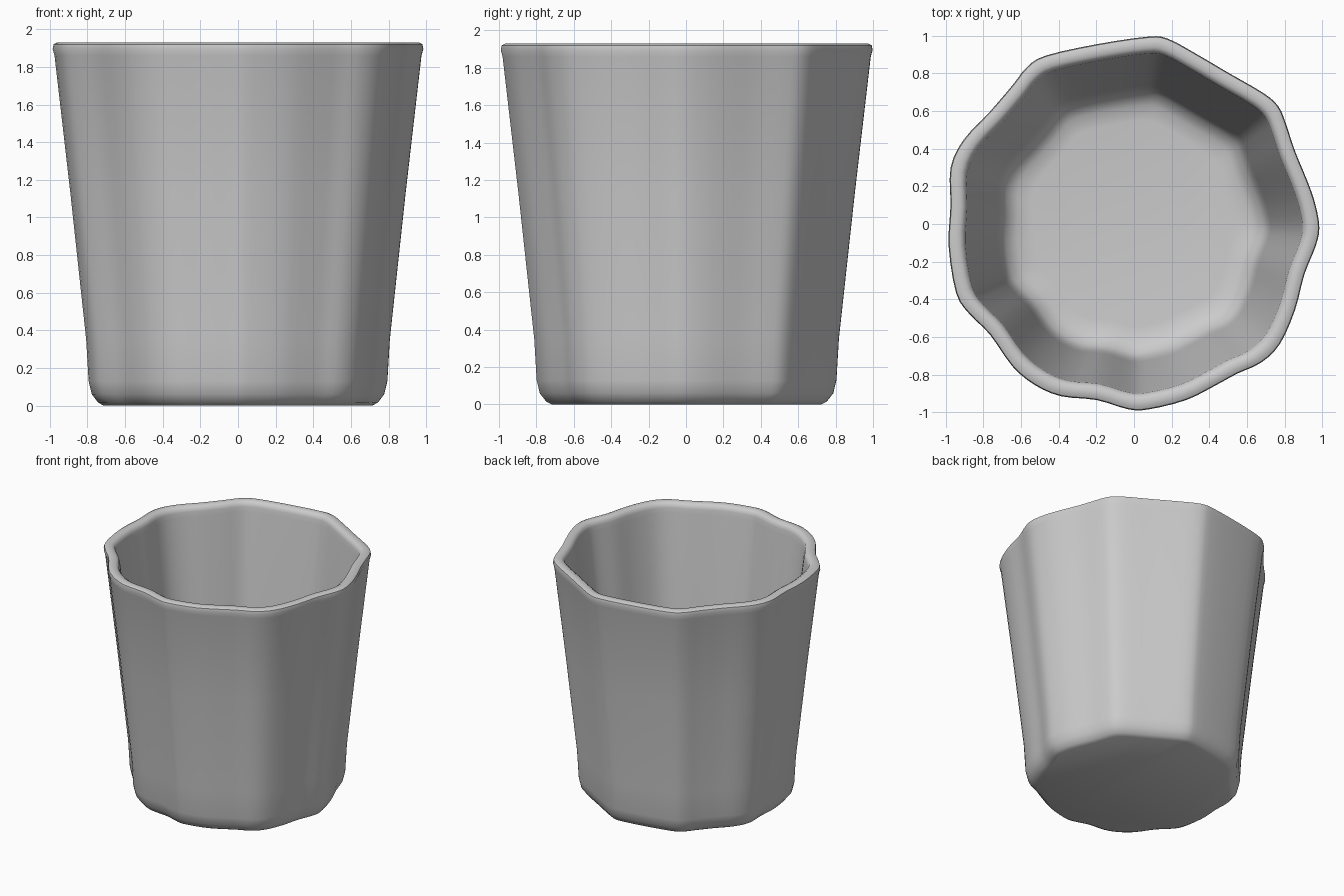
import bpy
import bmesh
import math
from mathutils import Vector

default_cube = bpy.data.objects.get("Cube")
if default_cube:
    bpy.data.objects.remove(default_cube, do_unlink=True)

# Wavy rim outline, anticlockwise, in hundredths of a unit
OUTLINE = [
    (99, -2), (97, 10), (93, 22), (86, 39), (81, 54), (77, 63), (69, 70),
    (50, 81), (33, 91), (18, 99), (7, 100), (-20, 96), (-47, 90), (-57, 84),
    (-65, 74), (-77, 60), (-91, 45), (-98, 30), (-98, 10), (-99, -12),
    (-95, -37), (-88, -48), (-77, -59), (-65, -76), (-53, -86), (-39, -92),
    (-20, -94), (-3, -99), (8, -99), (28, -94), (44, -86), (55, -80),
    (68, -74), (78, -64), (86, -46), (91, -27), (97, -12),
]

# Wall section as (outline scale, height): base, outside, lip, inside, floor
SECTION = [
    (0.72, 0.0), (0.75, 0.015), (0.785, 0.06), (0.802, 0.13), (0.815, 0.35),
    (0.9, 1.13), (0.985, 1.86), (0.995, 1.895), (0.99, 1.92), (0.97, 1.93),
    (0.935, 1.93), (0.912, 1.915), (0.905, 1.89), (0.9, 1.85),
    (0.815, 1.13), (0.735, 0.38), (0.72, 0.22), (0.69, 0.15),
    (0.63, 0.11), (0.55, 0.1),
]


def smooth_loop(points, steps):
    """Closed Catmull-Rom curve through the points."""
    points = [Vector(p) / 100 for p in points]
    count = len(points)
    result = []
    for i in range(count):
        a, b, c, d = (points[(i + k) % count] for k in (-1, 0, 1, 2))
        for step in range(steps):
            t = step / steps
            result.append(0.5 * (2 * b + (c - a) * t
                                 + (2 * a - 5 * b + 4 * c - d) * t ** 2
                                 + (3 * b - a - 3 * c + d) * t ** 3))
    return result


def make_material(name, color):
    material = bpy.data.materials.new(name)
    material.use_nodes = True
    material.diffuse_color = color
    shader = next(n for n in material.node_tree.nodes if n.type == "BSDF_PRINCIPLED")
    shader.inputs["Base Color"].default_value = color
    return material


def loft_cup(name, outline, section, material):
    """Skin scaled copies of the outline and cap both ends."""
    bm = bmesh.new()
    rings = [[bm.verts.new((p.x * scale, p.y * scale, height)) for p in outline]
             for scale, height in section]
    count = len(outline)
    for lower, upper in zip(rings, rings[1:]):
        for i in range(count):
            j = (i + 1) % count
            bm.faces.new((lower[i], lower[j], upper[j], upper[i]))
    bm.faces.new(list(reversed(rings[0])))
    bm.faces.new(rings[-1])
    mesh = bpy.data.meshes.new(name)
    bm.to_mesh(mesh)
    bm.free()
    mesh.materials.append(material)
    cup = bpy.data.objects.new(name, mesh)
    bpy.context.collection.objects.link(cup)
    return cup


# One continuous thick-walled cup
grey = make_material("light_grey", (0.6, 0.6, 0.6, 1.0))
cup = loft_cup("cup", smooth_loop(OUTLINE, 3), SECTION, grey)
bpy.ops.object.select_all(action="DESELECT")
cup.select_set(True)
bpy.context.view_layer.objects.active = cup
bpy.ops.object.shade_smooth_by_angle(angle=math.radians(50))
